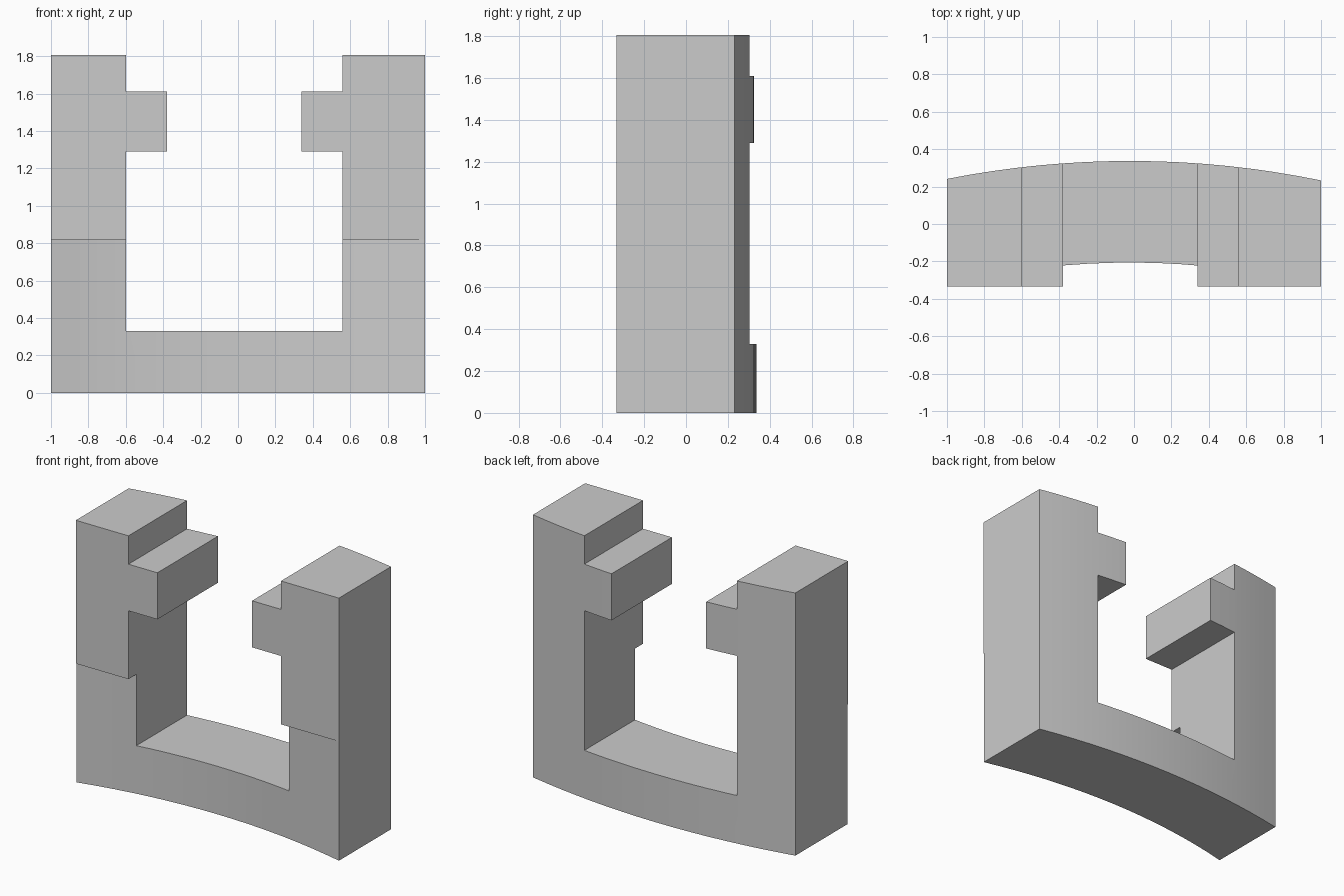
import bpy, bmesh, math

cube = bpy.data.objects.get("Cube")
if cube:
    bpy.data.objects.remove(cube, do_unlink=True)

grey = bpy.data.materials.new("plain grey")
grey.use_nodes = True
GREY = (0.6, 0.6, 0.6, 1)
grey.diffuse_color = GREY
grey.node_tree.nodes["Principled BSDF"].inputs["Base Color"].default_value = GREY

HEIGHT, STEP_Z, FRONT_Y = 1.805, 0.82, -0.333
ARC_X = -0.02  # centre line of both curved faces


def prism(name, points, direction):
    """Extrude a closed outline of 3D points along a direction."""
    bm = bmesh.new()
    face = bm.faces.new([bm.verts.new(p) for p in points])
    new = bmesh.ops.extrude_face_region(bm, geom=[face])["geom"]
    bmesh.ops.translate(bm, vec=direction, verts=[v for v in new if isinstance(v, bmesh.types.BMVert)])
    bmesh.ops.recalc_face_normals(bm, faces=bm.faces)
    mesh = bpy.data.meshes.new(name)
    bm.to_mesh(mesh)
    bm.free()
    mesh.materials.append(grey)
    obj = bpy.data.objects.new(name, mesh)
    bpy.context.collection.objects.link(obj)
    return obj


def arc(radius, apex, steps=16):
    """Plan points of a shallow arc from the right end to the left end."""
    xs = [-1 + 2 * i / steps for i in range(steps + 1)]
    return [(x, apex - radius + math.sqrt(radius ** 2 - (x - ARC_X) ** 2)) for x in xs]


def combine(target, tool, operation):
    mod = target.modifiers.new(operation.lower(), 'BOOLEAN')
    mod.operation, mod.solver, mod.object = operation, 'EXACT', tool
    bpy.context.view_layer.objects.active = target
    bpy.ops.object.modifier_apply(modifier=mod.name)
    bpy.data.objects.remove(tool, do_unlink=True)


back = arc(5.05, 0.337)
front = [(x, max(y, FRONT_Y + 0.001)) for x, y in arc(4.15, -0.206)]

# Lower body, curved on both faces; upper body, flat at the front
body = prism("curved_bracket", [(x, y, 0) for x, y in back + front[::-1]], (0, 0, STEP_Z))
flat = back + [(1, FRONT_Y), (-1, FRONT_Y)]
upper = prism("upper_body", [(x, y, STEP_Z) for x, y in flat], (0, 0, HEIGHT - STEP_Z))
combine(body, upper, 'UNION')

# Opening between the posts, narrowed by the two inner prongs
half = [(0.58, 0.33), (0.58, 1.29), (0.36, 1.29), (0.36, 1.61), (0.58, 1.61), (0.58, 2)]
outline = half + [(-x, z) for x, z in half[::-1]]
opening = prism("opening_cutter", [(x + ARC_X, -1, z) for x, z in outline], (0, 2, 0))
combine(body, opening, 'DIFFERENCE')

bpy.ops.object.select_all(action='DESELECT')
body.select_set(True)
bpy.context.view_layer.objects.active = body
bpy.ops.object.shade_smooth_by_angle(angle=math.radians(20))
